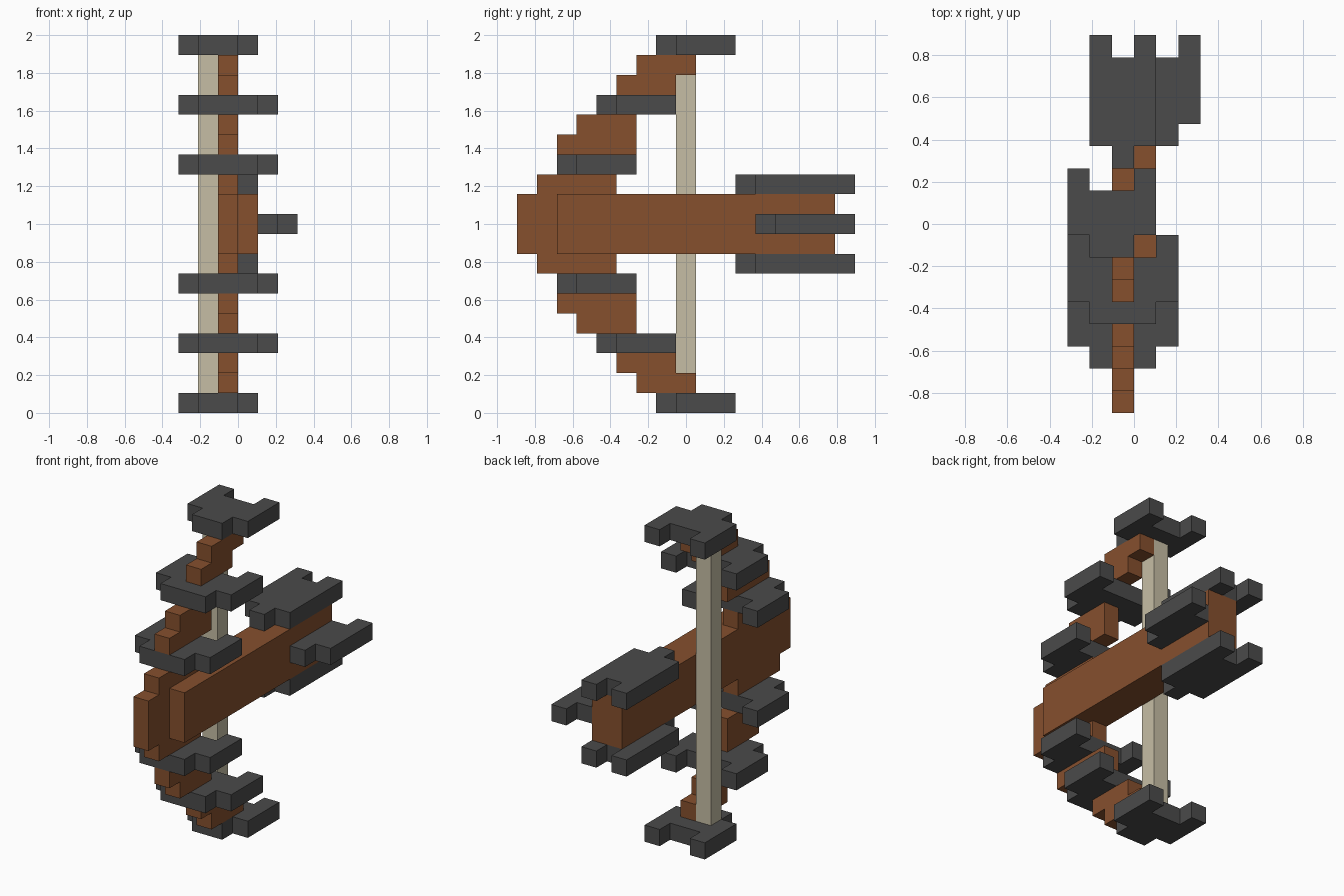
import bpy
import bmesh
from mathutils import Vector

U = 2 / 19                      # one block
CENTRE = Vector((3, 8.5, 0))    # block coordinates of the model's centre line
TOP = 19                        # height in blocks

cube = bpy.data.objects.get("Cube")
if cube:
    bpy.data.objects.remove(cube, do_unlink=True)


def material(name, rgb):
    mat = bpy.data.materials.new(name)
    mat.use_nodes = True
    mat.diffuse_color = (*rgb, 1)
    mat.node_tree.nodes["Principled BSDF"].inputs["Base Color"].default_value = (*rgb, 1)
    return mat


WOOD = material("brown wood", (0.238, 0.080, 0.027))
STONE = material("dark grey", (0.070, 0.070, 0.070))
CORD = material("pale cord", (0.565, 0.515, 0.376))


def prism(name, points, depth, mat):
    """Extrude a flat outline, given in blocks, along the depth vector."""
    bm = bmesh.new()
    face = bm.faces.new([bm.verts.new((Vector(p) - CENTRE) * U) for p in points])
    extruded = bmesh.ops.extrude_face_region(bm, geom=[face], use_keep_orig=True)
    moved = [v for v in extruded["geom"] if isinstance(v, bmesh.types.BMVert)]
    bmesh.ops.translate(bm, verts=moved, vec=Vector(depth) * U)
    bmesh.ops.recalc_face_normals(bm, faces=bm.faces)
    mesh = bpy.data.meshes.new(name)
    bm.to_mesh(mesh)
    bm.free()
    mesh.materials.append(mat)
    obj = bpy.data.objects.new(name, mesh)
    bpy.context.collection.objects.link(obj)
    return obj


def plate(name, x0, x1, y, length, z, right_arm=True):
    """Flat plate whose side arms sit one block further back than its middle."""
    end = y + length
    outline = [(x0, y), (x1, y), (x1, y + 1), (x1 + 1, y + 1),
               (x1 + 1, end + 1), (x1, end + 1), (x1, end), (x0, end)]
    if right_arm:
        outline += [(x0, end + 1), (x0 - 1, end + 1), (x0 - 1, y + 1), (x0, y + 1)]
    return prism(name, [(a, b, z) for a, b in outline], (0, 0, 1), STONE)


def limb(name, rows, z, mirrored):
    """Stepped limb piece: one (front, back) pair per block of height."""
    front, back = [], []
    for i, (y0, y1) in enumerate(rows):
        for h in (z + i, z + i + 1):
            h = TOP - h if mirrored else h
            front.append((2, y0, h))
            back.append((2, y1, h))
    # drop repeated corners where neighbouring rows share an edge
    outline = list(dict.fromkeys(front + back[::-1]))
    return prism(name, outline, (1, 0, 0), WOOD)


def box(name, low, high, mat):
    (x0, y0, z0), (x1, y1, z1) = low, high
    base = [(x0, y0, z0), (x1, y0, z0), (x1, y1, z0), (x0, y1, z0)]
    return prism(name, base, (0, 0, z1 - z0), mat)


# Upper half and its mirror below
for side, mirrored in (("upper", False), ("lower", True)):
    limb(side + "_limb_tip", [(5, 8), (6, 9)], 16, mirrored)
    limb(side + "_limb_middle", [(2, 6), (3, 6)], 13, mirrored)
    limb(side + "_limb_root", [(1, 5)], 11, mirrored)
    for part, x0, x1, y, length, z in (("end_cap", 1, 3, 7, 3, 18),
                                       ("outer_rib", 1, 4, 4, 3, 15),
                                       ("inner_rib", 1, 4, 2, 3, 12),
                                       ("tail_vane", 2, 3, 11, 5, 11)):
        plate(f"{side}_{part}", x0, x1, y, length, TOP - 1 - z if mirrored else z)

# Long central shaft, its shorter side layer and the side vane
box("shaft", (2, 0, 8), (3, 16, 11), WOOD)
box("shaft_side", (3, 2, 8), (4, 16, 11), WOOD)
plate("side_vane", 4, 5, 12, 4, 9, right_arm=False)

# Bow string between the end caps
box("string", (1, 8, 1), (2, 9, 18), CORD)
